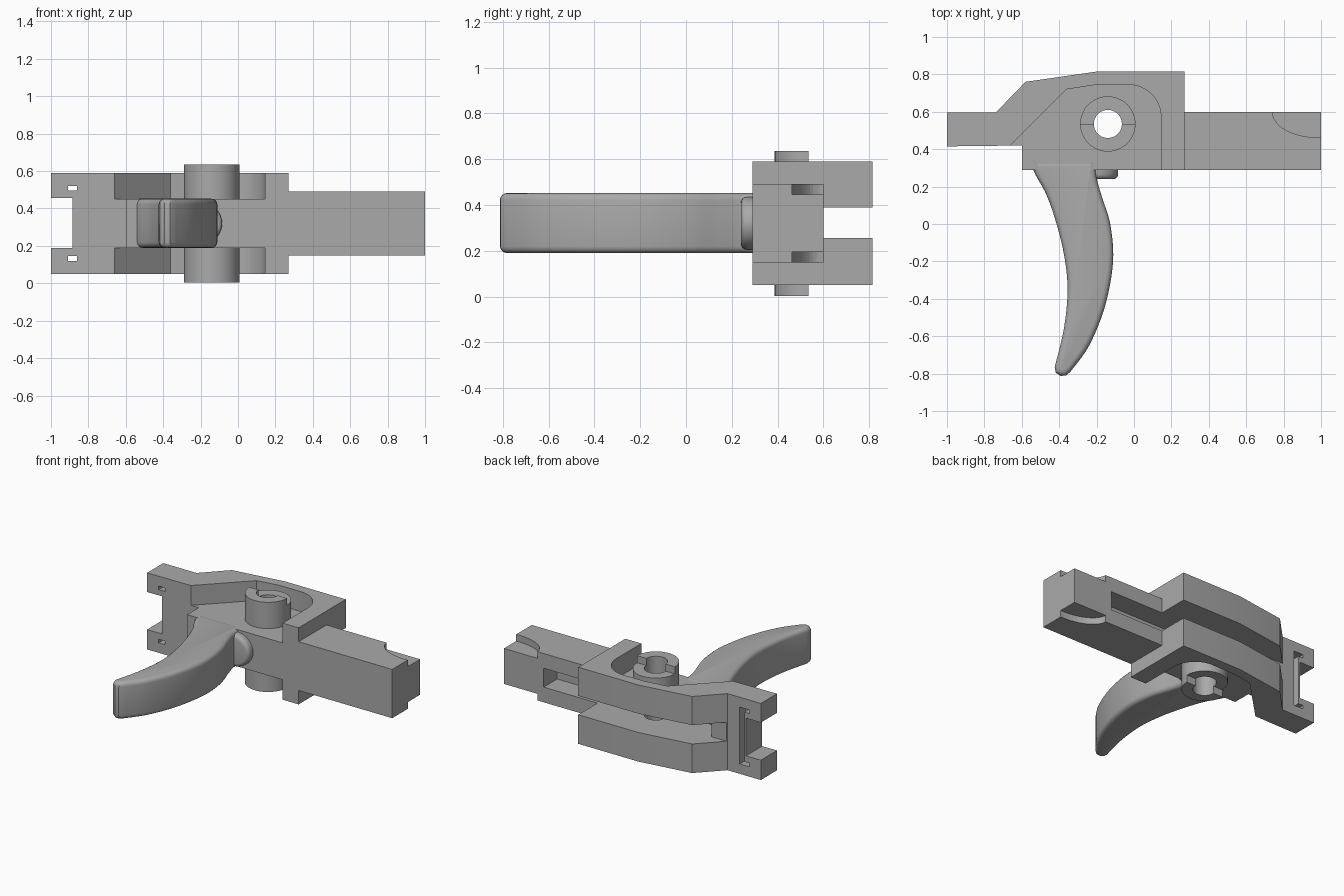
import bpy, bmesh, math
from mathutils import Vector

cube = bpy.data.objects.get("Cube")
if cube:
    bpy.data.objects.remove(cube, do_unlink=True)

steel = bpy.data.materials.new("plain grey")
steel.use_nodes = True
GREY = (0.4, 0.4, 0.4, 1)
steel.diffuse_color = GREY
steel.node_tree.nodes["Principled BSDF"].inputs["Base Color"].default_value = GREY

MID = 0.32  # height of the mirror plane


def prism(name, pts, z0, z1):
    """Extrude a flat outline between two heights."""
    bm = bmesh.new()
    face = bm.faces.new([bm.verts.new((x, y, z0)) for x, y in pts])
    ext = bmesh.ops.extrude_face_region(bm, geom=[face])
    bmesh.ops.translate(bm, vec=(0, 0, z1 - z0),
                        verts=[v for v in ext["geom"] if isinstance(v, bmesh.types.BMVert)])
    bmesh.ops.recalc_face_normals(bm, faces=bm.faces)
    mesh = bpy.data.meshes.new(name)
    bm.to_mesh(mesh)
    bm.free()
    mesh.materials.append(steel)
    ob = bpy.data.objects.new(name, mesh)
    bpy.context.collection.objects.link(ob)
    return ob


def rect(x0, x1, y0, y1):
    return [(x0, y0), (x1, y0), (x1, y1), (x0, y1)]


def arc(cx, cy, rx, ry, a0, a1, n):
    angles = [math.radians(a0 + (a1 - a0) * i / n) for i in range(n + 1)]
    return [(cx + rx * math.cos(a), cy + ry * math.sin(a)) for a in angles]


def circle(r):
    return arc(-0.14, 0.535, r, r, 0, 360, 48)[:-1]


def smooth_path(pts, n=6):
    """Catmull-Rom curve through the points."""
    p = [Vector(q) for q in [pts[0]] + pts + [pts[-1]]]
    out = []
    for a, b, c, d in zip(p, p[1:], p[2:], p[3:]):
        for i in range(n):
            t = i / n
            out.append(0.5 * (2 * b + (c - a) * t + (2 * a - 5 * b + 4 * c - d) * t * t
                              + (3 * b - a - 3 * c + d) * t ** 3))
    return [tuple(q) for q in out] + [pts[-1]]


def finish(ob, modifiers):
    bpy.ops.object.select_all(action="DESELECT")
    ob.select_set(True)
    bpy.context.view_layer.objects.active = ob
    for m in modifiers:
        bpy.ops.object.modifier_apply(modifier=m.name)
    bpy.ops.object.shade_smooth_by_angle(angle=math.radians(30))


def combine(ob, tool, operation="DIFFERENCE"):
    m = ob.modifiers.new("combine", "BOOLEAN")
    m.operation, m.solver, m.object = operation, "EXACT", tool
    finish(ob, [m])
    bpy.data.objects.remove(tool, do_unlink=True)


def cut(ob, pts, z0, z1):
    combine(ob, prism("cutter", pts, z0, z1))


def cut_both(ob, pts, z0, z1):
    """Cut above and below the mirror plane."""
    cut(ob, pts, z0, z1)
    cut(ob, pts, 2 * MID - z1, 2 * MID - z0)


# Housing and bar from one outline
body = prism("housing", [(-1, 0.415), (-0.6, 0.42), (-0.6, 0.29), (1, 0.29), (1, 0.6),
                         (0.27, 0.6), (0.27, 0.815), (-0.2, 0.815), (-0.58, 0.76),
                         (-0.74, 0.595), (-1, 0.595)], 0.05, 0.59)

# Side pockets around the pivot, open to the front
pocket = [(-0.8, 0.28), (-0.36, 0.72), (-0.2, 0.745)]
pocket += arc(-0.03, 0.57, 0.175, 0.175, 90, 0, 14) + [(0.145, 0.2), (-0.8, 0.2)]
cut_both(body, pocket, 0.45, 0.7)

# Thinner bar with a scoop on each side of its end
cut_both(body, rect(0.27, 1.1, 0.2, 0.7), 0.492, 0.7)
scoop = arc(0.98, 0.6, 0.24, 0.137, 180, 270, 14) + [(1.1, 0.463), (1.1, 0.7), (0.74, 0.7)]
cut_both(body, scoop, 0.445, 0.6)

# Central groove in the back
cut(body, [(-0.8, 0.9), (-0.8, 0.6), (-0.62, 0.6), (-0.55, 0.45), (0.69, 0.45), (0.69, 0.9)],
    0.255, 0.388)

# Forked end, pin slot and two pin holes
cut(body, rect(-1.1, -0.885, 0.3, 0.7), 0.19, 0.455)
cut(body, rect(-0.872, -0.835, 0.53, 0.7), 0.12, 0.52)
cut_both(body, rect(-0.91, -0.86, 0.3, 0.7), 0.495, 0.52)

# Pivot bosses with a stepped rim, and the bore
for name, z0, z1 in (("upper_boss", 0.44, 0.635), ("lower_boss", 0.003, 0.2)):
    boss = prism(name, circle(0.148), z0, z1)
    cut_both(boss, rect(-0.4, 0.1, 0.535, 0.8), 0.585, 0.7)
    combine(body, boss, "UNION")
cut(body, circle(0.075), -0.1, 0.8)

# Curved trigger blade
rear = [(-0.56, 0.34), (-0.525, 0.26), (-0.47, 0.16), (-0.42, 0.02), (-0.375, -0.16),
        (-0.355, -0.35), (-0.375, -0.56), (-0.424, -0.765)]
front = [(-0.34, -0.79), (-0.24, -0.65), (-0.155, -0.44), (-0.112, -0.2), (-0.127, 0),
         (-0.17, 0.14), (-0.2, 0.25), (-0.2, 0.34)]
tip = [(-0.418, -0.795), (-0.392, -0.812), (-0.363, -0.81)]
blade = prism("trigger_blade", smooth_path(rear) + tip + smooth_path(front), 0.19, 0.452)
bevel = blade.modifiers.new("round", "BEVEL")
bevel.width, bevel.segments = 0.03, 4
bevel.limit_method, bevel.angle_limit = "ANGLE", math.radians(60)
bevel.use_clamp_overlap = False
finish(blade, [bevel])

# Rounded lip where the blade meets the housing
lip = prism("blade_lip", arc(0, 0, 0.125, 0.115, 0, 360, 40)[:-1], 0, 0.08)
lip.rotation_euler.x = math.radians(90)
lip.location = (-0.21, 0.32, MID)
bevel = lip.modifiers.new("round", "BEVEL")
bevel.width, bevel.segments = 0.025, 4
bevel.limit_method, bevel.angle_limit = "ANGLE", math.radians(60)
finish(lip, [bevel])
